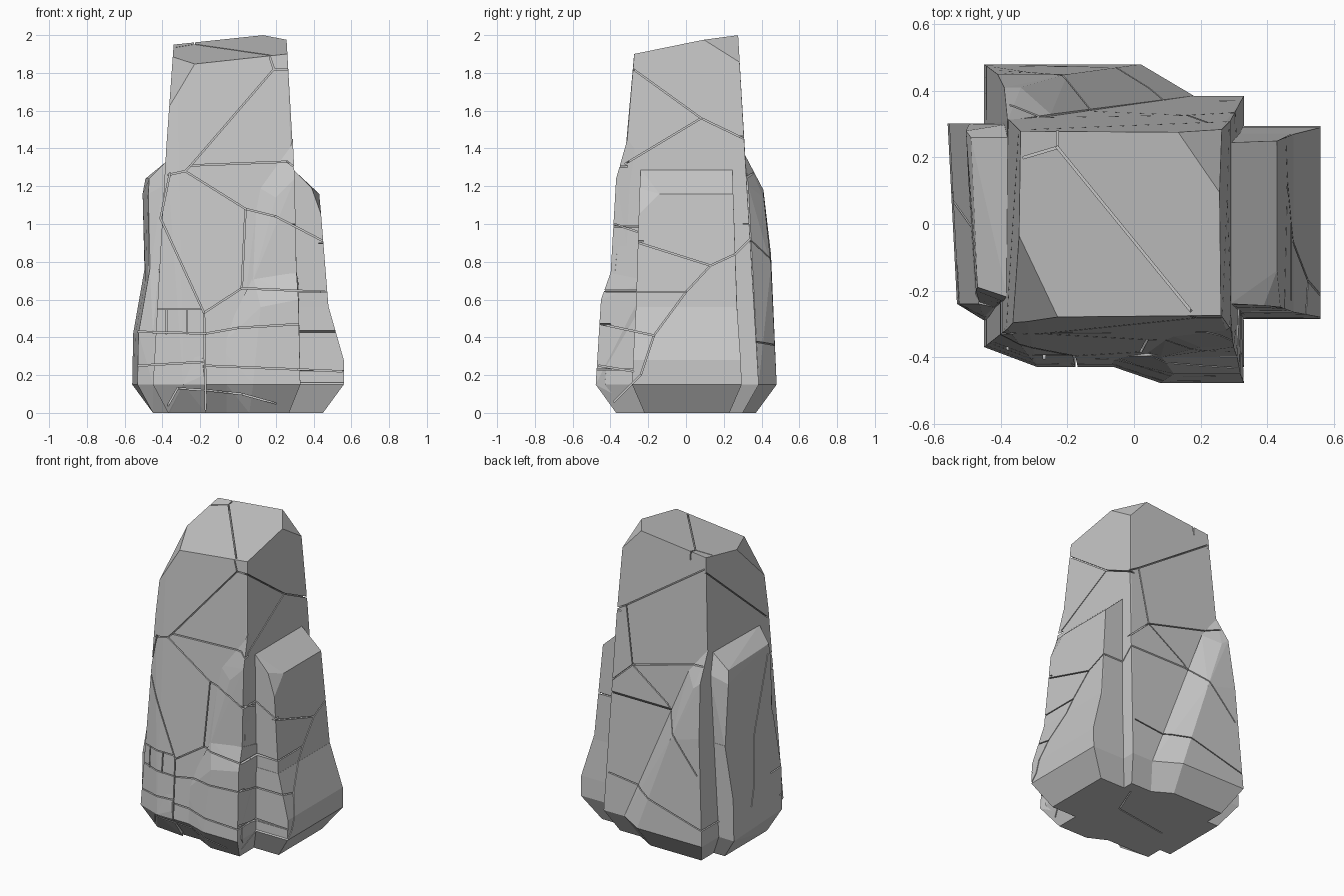
import bpy
import bmesh
from mathutils import Vector
from mathutils.bvhtree import BVHTree
from mathutils.geometry import normal as plane_normal

if "Cube" in bpy.data.objects:
    bpy.data.objects.remove(bpy.data.objects["Cube"], do_unlink=True)

STONE = bpy.data.materials.new("stone grey")
STONE.use_nodes = True
STONE.diffuse_color = (.58, .58, .58, 1)
shader = STONE.node_tree.nodes["Principled BSDF"]
shader.inputs["Base Color"].default_value = STONE.diffuse_color
shader.inputs["Roughness"].default_value = 1
rocks = []


def add_object(name, bm):
    mesh = bpy.data.meshes.new(name)
    bm.to_mesh(mesh)
    bm.free()
    mesh.materials.append(STONE)
    obj = bpy.data.objects.new(name, mesh)
    bpy.context.scene.collection.objects.link(obj)
    return obj


def ring(z, x0, x1, y0, y1):
    """Four corners of a level rectangle."""
    return [(x0, y0, z), (x1, y0, z), (x1, y1, z), (x0, y1, z)]


def hull(bm):
    """Wrap the vertices of bm in a clean convex skin."""
    result = bmesh.ops.convex_hull(bm, input=bm.verts)
    loose = {g for g in result["geom_interior"] + result["geom_unused"]
             if isinstance(g, bmesh.types.BMVert)}
    bmesh.ops.delete(bm, geom=list(loose), context="VERTS")


def rock(name, points, chops=()):
    """Faceted boulder: a convex hull, with corners sliced off by planes."""
    bm = bmesh.new()
    for p in points:
        bm.verts.new(p)
    hull(bm)
    for a, b, c in chops:
        n = plane_normal(Vector(a), Vector(b), Vector(c))
        if n.dot(Vector(a) - Vector((0, 0, 1))) < 0:
            n = -n
        geom = bm.verts[:] + bm.edges[:] + bm.faces[:]
        bmesh.ops.bisect_plane(bm, geom=geom, plane_co=a, plane_no=n, clear_outer=True)
        bm2 = bmesh.new()
        for v in bm.verts:
            bm2.verts.new(v.co)
        bm.free()
        bm = bm2
        hull(bm)
    bmesh.ops.dissolve_limit(bm, angle_limit=.02, verts=bm.verts, edges=bm.edges)
    bmesh.ops.recalc_face_normals(bm, faces=bm.faces)
    rocks.append(add_object(name, bm))


# Main pillar with sloping top and two broken corners
rock("pillar",
     ring(0, -.37, .27, -.31, .3)
     + [(-.45, -.37, .15), (-.29, -.43, .15), (.33, -.43, .15), (.33, .385, .15), (-.45, .385, .15)]
     + ring(1.4, -.38, .29, -.315, .31) + ring(2.1, -.33, .25, -.257, .27),
     [((-.34, .28, 1.95), (.25, -.27, 1.9), (.13, .28, 2)),
      ((-.34, -.05, 1.88), (-.23, -.275, 1.85), (-.36, -.295, 1.63)),
      ((.25, .1, 1.98), (.13, .28, 2), (.28, .3, 1.83))])

# Bulges on the front
rock("front_upper_bulge",
     ring(.15, -.05, .32, -.41, -.2)
     + [(.29, -.31, 1.45), (.3, -.37, 1.24), (.2, -.37, 1.14), (.1, -.33, 1.2),
        (.31, -.4, .72), (.08, -.4, .7), (.29, -.2, 1.3), (.1, -.2, 1.2)])
rock("front_lower_bulge",
     [(.31, -.4, .74), (.08, -.395, .72), (.32, -.45, .6), (.12, -.45, .56), (-.1, -.4, .35),
      (.33, -.478, .15), (.08, -.478, .15), (-.06, -.43, .15),
      (.27, -.37, 0), (.06, -.37, 0), (-.06, -.31, 0), (.27, -.2, 0), (.32, -.2, .7)])
rock("front_corner_bulge",
     [(-.43, -.35, .5), (-.3, -.4, .42), (-.22, -.38, .58), (-.18, -.43, .2), (-.29, -.43, .15),
      (-.17, -.43, .15), (-.45, -.37, .15), (-.36, -.31, 0), (-.17, -.33, 0), (-.3, -.2, .3)])

# Slanting bulge on the back
rock("back_bulge",
     [(-.38, .31, 1.37), (-.39, .41, 1.18), (-.34, .41, 1.14), (-.25, .33, 1.2),
      (-.41, .45, .84), (-.2, .45, .78), (-.45, .48, .15), (.02, .48, .15), (.18, .385, .15),
      (-.45, .3, .15), (-.37, .37, 0), (0, .37, 0), (.12, .3, 0), (-.37, .1, 0), (-.38, .1, 1.2)])

# Buttresses on both sides, each an upper slab on a wider foot
rock("left_buttress",
     ring(.3, .2, .49, -.27, .28) + ring(.55, .2, .48, -.265, .27)
     + ring(1.29, .2, .29, -.24, .245)
     + [(.43, .25, 1.16), (.43, -.14, 1.16), (.39, -.245, 1.19), (.44, -.25, 1.05)])
rock("left_buttress_foot",
     ring(0, .1, .45, -.22, .23) + ring(.15, .1, .56, -.285, .295)
     + ring(.28, .1, .56, -.28, .29) + ring(.56, .1, .48, -.265, .27))
rock("right_buttress",
     ring(.3, -.48, -.2, -.22, .3) + ring(1.33, -.38, -.2, -.22, .26)
     + [(-.47, -.19, 1.24), (-.49, .26, 1.24), (-.475, -.2, 1.16), (-.505, .28, 1.16),
        (-.465, -.235, .75), (-.495, .3, .75), (-.42, -.25, .75), (-.4, -.23, 1.2),
        (-.38, .3, 1.2), (-.2, .3, .75)])
rock("right_buttress_foot",
     ring(0, -.45, -.2, -.2, .24)
     + [(x + dx, y, z) for x, z in ((-.56, .15), (-.555, .42), (-.495, .76))
        for dx, y in ((.028, -.24), (0, .302))]
     + [(-.45, -.29, .15), (-.45, -.28, .42), (-.42, -.25, .76),
        (-.3, -.28, .15), (-.3, .3, .15), (-.3, .3, .76)])

# One surface for finding how deep each crack must reach
verts, polys = [], []
for obj in rocks:
    start = len(verts)
    verts += [v.co.copy() for v in obj.data.vertices]
    polys += [[start + i for i in p.vertices] for p in obj.data.polygons]
surface = BVHTree.FromPolygons(verts, polys)
blades = bmesh.new()


def cracks(axis, side, paths, steps=12, half=.0035, depth=.025):
    """Thin blades pushed into the rock along an axis from the given side."""
    def place(uv, w):
        coords = [uv.x, uv.y]
        coords.insert(axis, w * side)
        return Vector(coords)

    for path in paths:
        for a, b in zip(path, path[1:]):
            a, b = Vector(a), Vector(b)
            hits = [surface.ray_cast(place(a.lerp(b, i / steps), 3), place(Vector((0, 0)), -1))[0]
                    for i in range(steps + 1)]
            inner = min(h[axis] * side for h in hits if h) - depth
            outer = max(h[axis] * side for h in hits if h) + depth
            along = (b - a).normalized() * half
            across = Vector((-along.y, along.x))
            outline = [a - along - across, b + along - across,
                       b + along + across, a - along + across]
            low = [blades.verts.new(place(p, inner)) for p in outline]
            high = [blades.verts.new(place(p, outer)) for p in outline]
            blades.faces.new(low)
            blades.faces.new(high)
            for i in range(4):
                j = (i + 1) % 4
                blades.faces.new([low[i], low[j], high[j], high[i]])


# Front cracks
cracks(1, -1, [
    [(.26, 1.82), (.19, 1.82), (-.25, 1.31), (-.28, 1.28), (-.37, 1.26)],
    [(.17, 1.88), (.19, 1.82)],
    [(-.25, 1.31), (.26, 1.33), (.3, 1.3)],
    [(-.28, 1.28), (.04, 1.08), (.2, 1.04), (.45, .91)],
    [(.04, 1.08), (.02, .66), (.47, .64)],
    [(-.36, 1.27), (-.41, 1.03), (-.18, .53), (-.17, .02)],
    [(.02, .66), (-.18, .53)],
    [(-.53, .43), (-.17, .42), (0, .45), (.32, .47)],
    [(-.42, .55), (-.19, .55)], [(-.27, .42), (-.27, .55)], [(-.38, .42), (-.38, .55)],
    [(-.53, .25), (-.18, .27)], [(-.17, .25), (.32, .23), (.55, .22)],
    [(.33, .43), (.51, .43)], [(-.37, .04), (-.32, .13), (-.17, .12), (.02, .1), (.2, .05)]])
# Left side cracks
cracks(0, 1, [
    [(-.28, 1.82), (.08, 1.56), (.31, 1.45)], [(.08, 1.56), (-.32, 1.32)],
    [(-.38, 1), (-.26, .96)], [(-.25, .9), (.13, .78), (.26, .84), (.34, .92)],
    [(.13, .78), (0, .64), (-.42, .64)],
    [(0, .64), (-.17, .41), (-.24, .2), (-.29, .15), (-.38, .06)],
    [(-.45, .47), (-.17, .41)], [(-.46, .25), (-.28, .22)]])
# Back cracks
cracks(1, 1, [
    [(-.33, 1.87), (.22, 1.5), (.16, 1.13), (-.37, 1.27)],
    [(.29, 1.46), (.22, 1.5)], [(.16, 1.13), (.3, 1)],
    [(.16, 1.13), (-.1, .95), (-.4, .6)], [(.3, .4), (-.05, .36), (-.45, .25)]])
# Right side, top and bottom cracks
cracks(0, -1, [[(.28, 1.85), (-.3, 1.35)], [(-.17, 1.18), (-.02, .75), (.1, .3)]])
cracks(2, 1, [[(-.23, .28), (-.23, .23), (.17, -.26)], [(-.33, .2), (-.23, .23)]])
cracks(2, -1, [[(.21, .22), (.13, .02), (-.25, -.04)]])

# Cut the cracks into every rock
bmesh.ops.recalc_face_normals(blades, faces=blades.faces)
cutter = add_object("crack_cutter", blades)
cutter.hide_render = True
for obj in rocks:
    cut = obj.modifiers.new("cracks", "BOOLEAN")
    cut.operation = "DIFFERENCE"
    cut.solver = "EXACT"
    cut.use_self = True
    cut.object = cutter
graph = bpy.context.evaluated_depsgraph_get()
carved = [bpy.data.meshes.new_from_object(obj.evaluated_get(graph)) for obj in rocks]
for obj, mesh in zip(rocks, carved):
    obj.modifiers.clear()
    obj.data = mesh
bpy.data.objects.remove(cutter, do_unlink=True)
